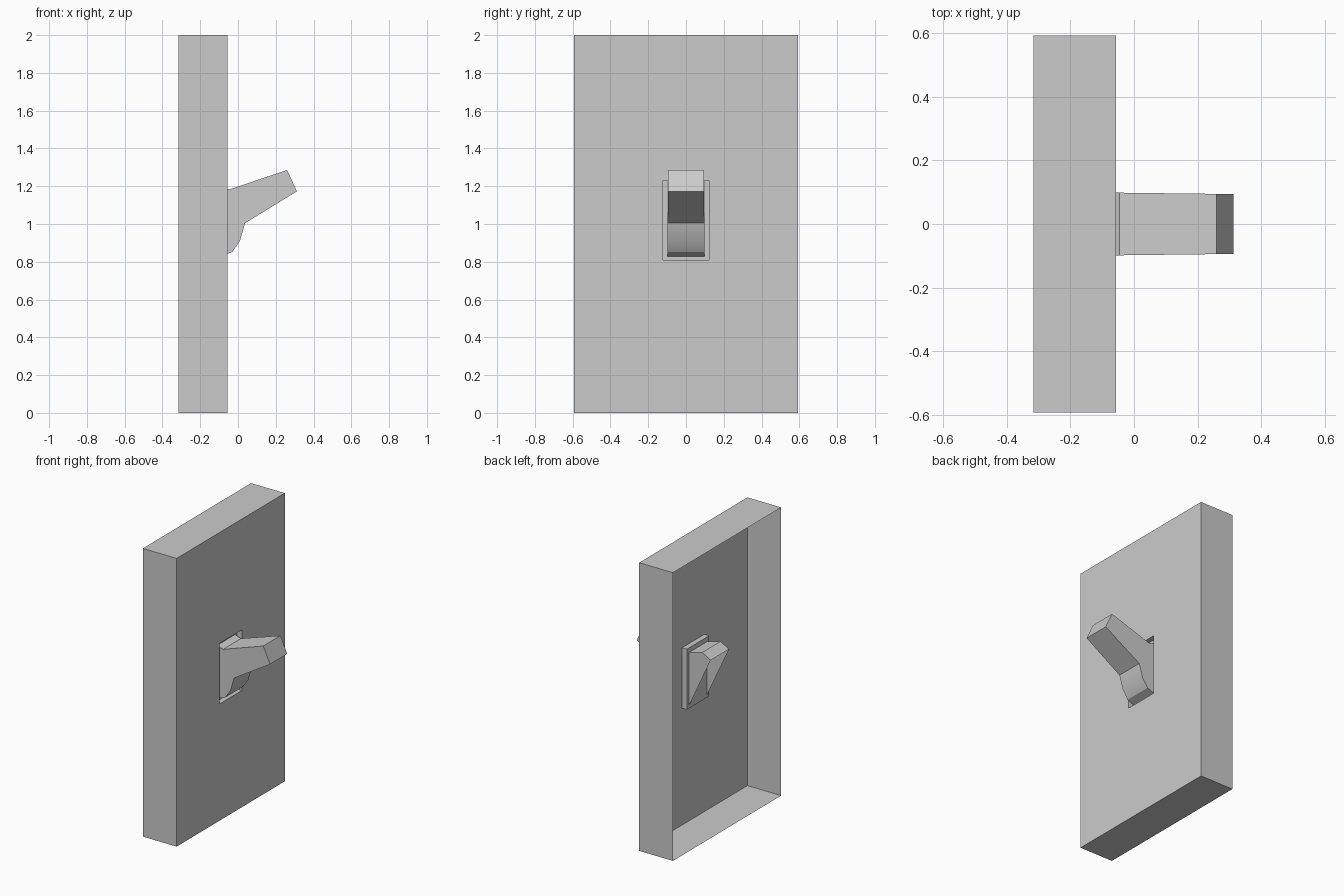
import bpy, bmesh, math

if "Cube" in bpy.data.objects:
    bpy.data.objects.remove(bpy.data.objects["Cube"])


def finish(name, bm):
    bmesh.ops.recalc_face_normals(bm, faces=bm.faces)
    mesh = bpy.data.meshes.new(name)
    bm.to_mesh(mesh)
    bm.free()
    obj = bpy.data.objects.new(name, mesh)
    bpy.context.collection.objects.link(obj)
    return obj


# Wall plate: open-backed shell with a shallow recess, made of nested rectangles
# (x, half width, bottom, top)
rects = [(-0.315, 0.593, 0, 2), (-0.056, 0.593, 0, 2),
         (-0.056, 0.123, 0.81, 1.23), (-0.092, 0.123, 0.81, 1.23)]
bm = bmesh.new()
loops = [[bm.verts.new((x, y, z)) for y, z in ((-w, b), (w, b), (w, t), (-w, t))]
         for x, w, b, t in rects]
for a, b in zip(loops, loops[1:]):
    for i in range(4):
        j = (i + 1) % 4
        bm.faces.new((a[i], a[j], b[j], b[i]))
bm.faces.new(loops[-1])
finish("switch_plate", bm)

# Toggle lever: side profile (x, z), slightly tapered towards the tip.
# The last edge, closing the profile, is the open sloping rear.
profile = [(-0.26, 1.19), (-0.195, 1.226), (-0.10, 1.20), (-0.045, 1.183),
           (0.26, 1.286), (0.312, 1.173), (0.038, 1.005), (0.01, 0.91),
           (-0.03, 0.852), (-0.092, 0.828)]
bm = bmesh.new()
sides = [[bm.verts.new((x, s * (0.0978 - 0.0123 * x), z)) for x, z in profile]
         for s in (-1, 1)]
for side in sides:
    bm.faces.new(side)
for i in range(len(profile) - 1):
    bm.faces.new((sides[0][i], sides[0][i + 1], sides[1][i + 1], sides[1][i]))
lever = finish("toggle_lever", bm)

bpy.context.view_layer.objects.active = lever
lever.select_set(True)
bpy.ops.object.shade_smooth_by_angle(angle=math.radians(25))
